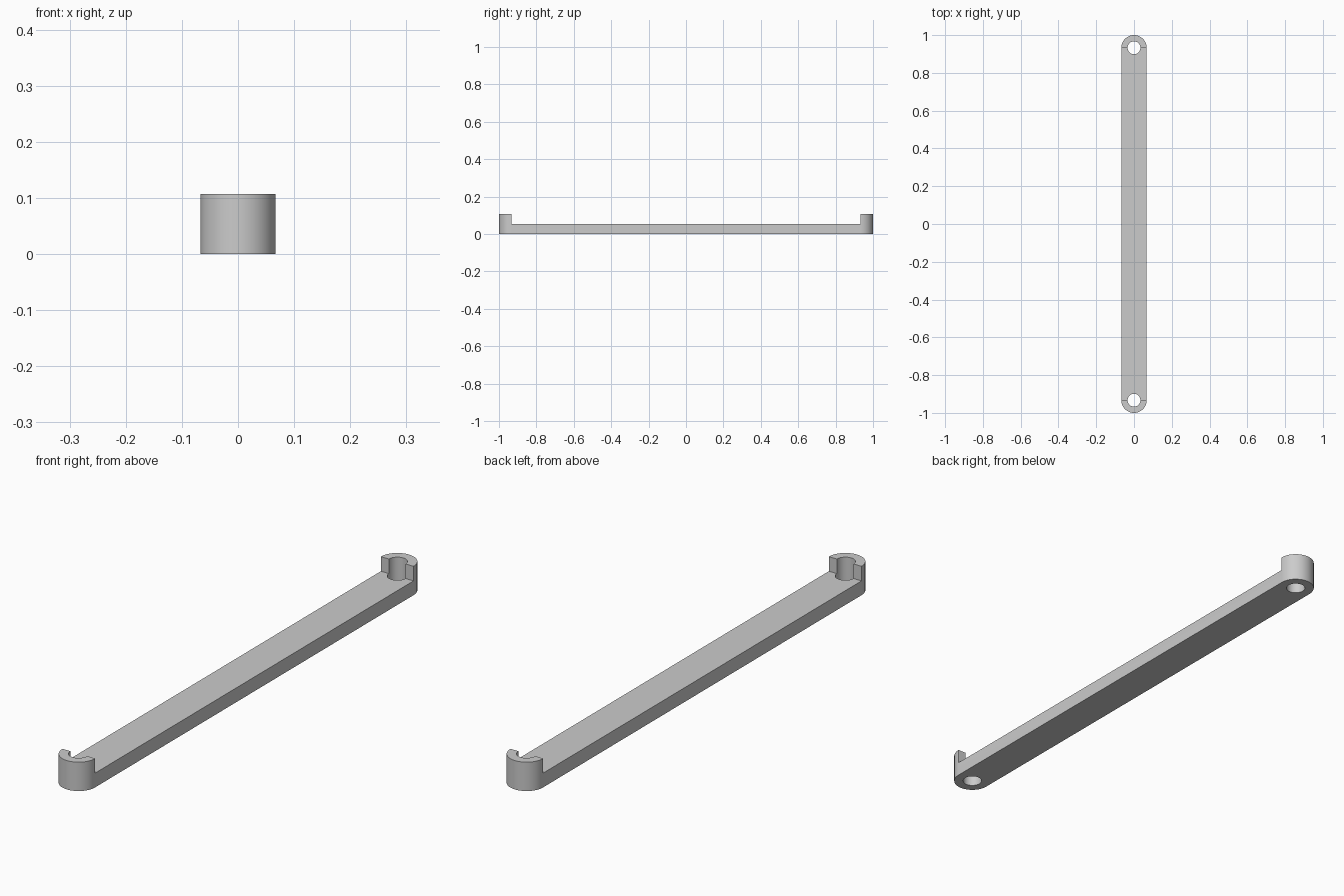
import bpy, bmesh, math

if "Cube" in bpy.data.objects:
    bpy.data.objects.remove(bpy.data.objects["Cube"], do_unlink=True)

R = 0.067          # end radius, half the width
HOLE = 0.034       # screw hole radius
CY = 1.0 - R       # hole centre
BAR_H, LUG_H = 0.053, 0.107

grey = bpy.data.materials.new("plain grey")
grey.use_nodes = True
colour = (0.6, 0.6, 0.6, 1)
grey.diffuse_color = colour
grey.node_tree.nodes["Principled BSDF"].inputs["Base Color"].default_value = colour


def prism(name, outline, z0, z1):
    """Extrude a closed outline from z0 to z1."""
    bm = bmesh.new()
    face = bm.faces.new([bm.verts.new((x, y, z0)) for x, y in outline])
    top = bmesh.ops.extrude_face_region(bm, geom=[face])["geom"]
    bmesh.ops.translate(bm, vec=(0, 0, z1 - z0),
                        verts=[v for v in top if isinstance(v, bmesh.types.BMVert)])
    bmesh.ops.recalc_face_normals(bm, faces=bm.faces)
    mesh = bpy.data.meshes.new(name)
    bm.to_mesh(mesh)
    bm.free()
    obj = bpy.data.objects.new(name, mesh)
    mesh.materials.append(grey)
    bpy.context.collection.objects.link(obj)
    return obj


def arc(cy, r, start, end, n):
    return [(r * math.cos(start + (end - start) * i / n),
             cy + r * math.sin(start + (end - start) * i / n)) for i in range(n + 1)]


# Bar with rounded ends, at the full height of the end lugs
bar = prism("mounting_bar", arc(CY, R, 0, math.pi, 32)
            + arc(-CY, R, math.pi, 2 * math.pi, 32), 0, LUG_H)

# Cutters: the low middle span and a hole through each end
span = CY - 0.001
cutters = [prism("span_cutter", [(-0.2, -span), (0.2, -span), (0.2, span), (-0.2, span)],
                 BAR_H, 0.2)]
for side, y in (("front", -CY), ("back", CY)):
    cutters.append(prism(side + "_hole_cutter",
                         arc(y, HOLE, 0, 2 * math.pi, 40)[:-1], -0.1, 0.3))

bpy.ops.object.select_all(action="DESELECT")
bpy.context.view_layer.objects.active = bar
bar.select_set(True)
for cutter in cutters:
    mod = bar.modifiers.new(cutter.name, "BOOLEAN")
    mod.operation, mod.solver, mod.object = "DIFFERENCE", "EXACT", cutter
    bpy.ops.object.modifier_apply(modifier=mod.name)
    bpy.data.objects.remove(cutter, do_unlink=True)

# Smooth round walls, sharp rims
bpy.ops.object.shade_smooth_by_angle(angle=math.radians(30))
